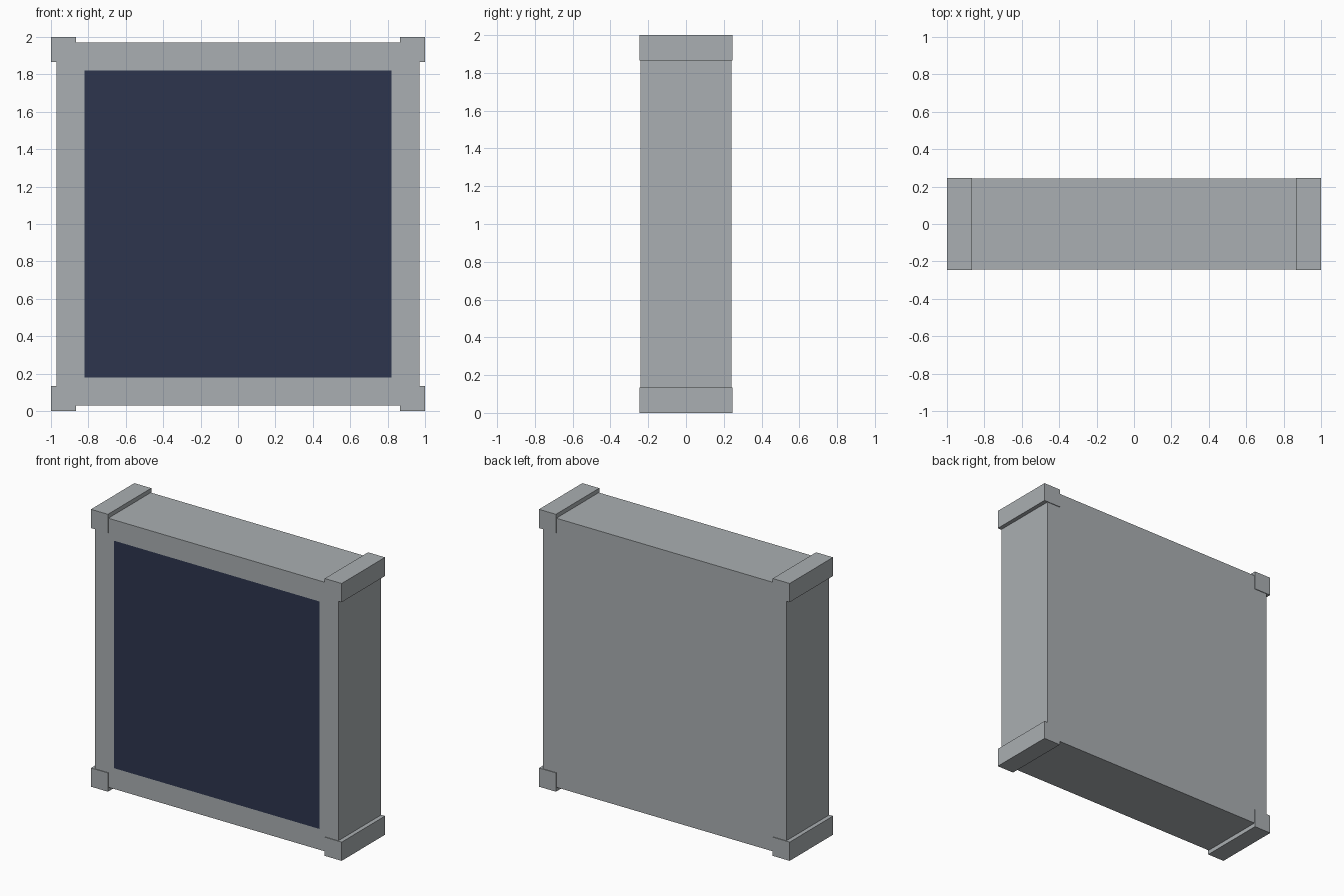
import bpy
import bmesh

default = bpy.data.objects.get("Cube")
if default:
    bpy.data.objects.remove(default, do_unlink=True)


def material(name, rgb):
    mat = bpy.data.materials.new(name)
    mat.use_nodes = True
    mat.diffuse_color = (*rgb, 1)
    mat.node_tree.nodes["Principled BSDF"].inputs["Base Color"].default_value = (*rgb, 1)
    return mat


casing_grey = material("casing grey", (0.402, 0.429, 0.445))
screen_navy = material("screen navy", (0.026, 0.036, 0.076))


def box(name, size, centre, *mats, inset=0):
    """Box whose front face can carry an inset panel in the second material."""
    bm = bmesh.new()
    bmesh.ops.create_cube(bm, size=1)
    bmesh.ops.scale(bm, vec=size, verts=bm.verts)
    if inset:
        bm.normal_update()
        front = min(bm.faces, key=lambda f: f.calc_center_median().y)
        bmesh.ops.inset_individual(bm, faces=[front], thickness=inset)
        front.material_index = 1
    mesh = bpy.data.meshes.new(name)
    bm.to_mesh(mesh)
    bm.free()
    for mat in mats:
        mesh.materials.append(mat)
    obj = bpy.data.objects.new(name, mesh)
    obj.location = centre
    bpy.context.collection.objects.link(obj)
    return obj


# Casing with the screen inset flush in its front
box("casing", (1.94, 0.484, 1.94), (0, 0, 1), casing_grey, screen_navy, inset=0.212)

# Square corner guards, slightly proud of the casing on every side
CAP = 0.135
for side, sx in (("left", 1), ("right", -1)):
    for level, sz in (("upper", 1), ("lower", -1)):
        reach = 1 - CAP / 2
        box(f"{level}_{side}_corner_guard", (CAP, 0.494, CAP),
            (sx * reach, 0, 1 + sz * reach), casing_grey)
